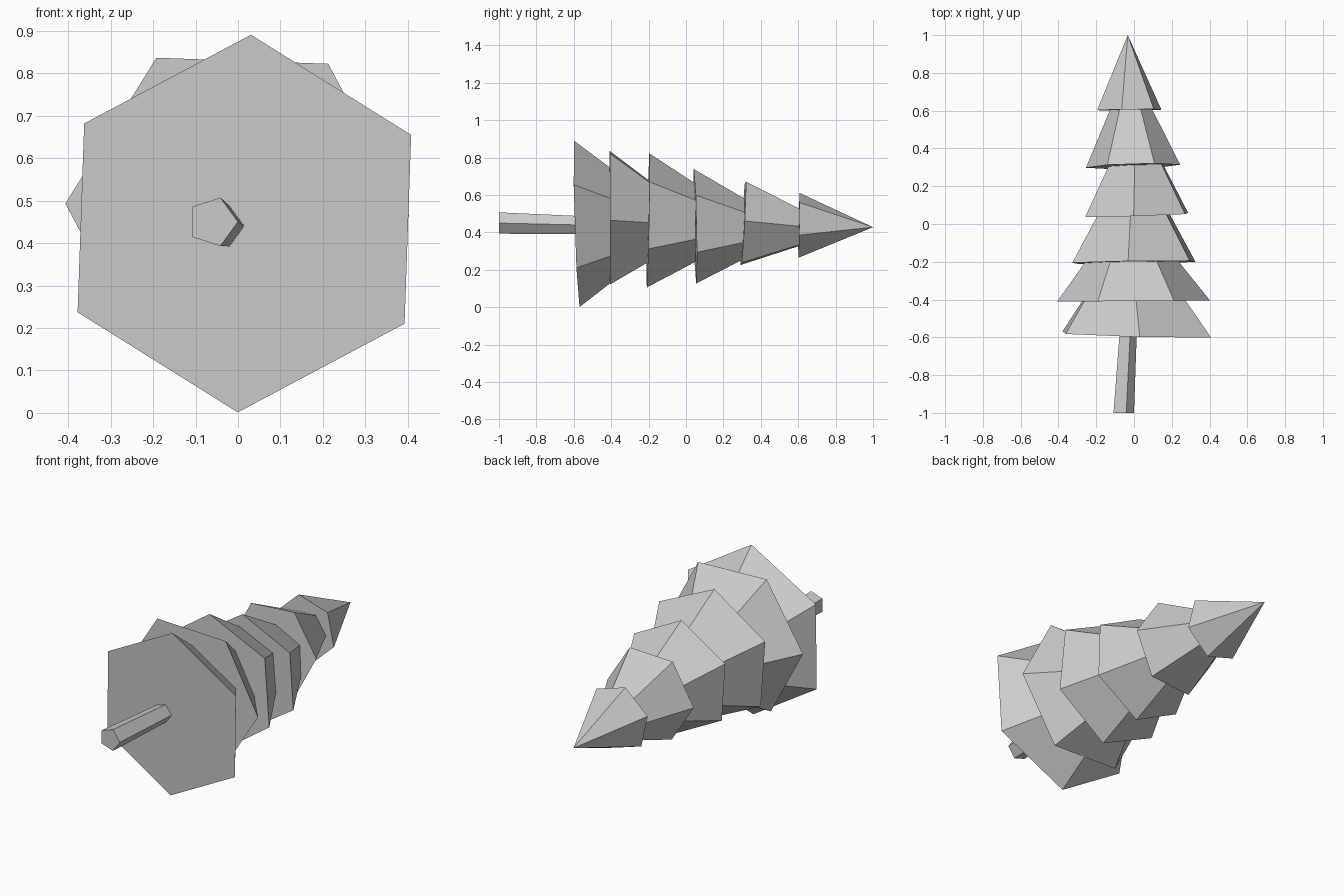
import bpy, bmesh
from math import sin, cos, radians

if "Cube" in bpy.data.objects:
    bpy.data.objects.remove(bpy.data.objects["Cube"])


def ring(bm, n, centre, radius, turn, tilt=(0, 0)):
    # Polygon across the y axis; tilt gives its slope in x and z
    cx, cy, cz = centre
    verts = []
    for i in range(n):
        a = radians(turn + 360 * i / n)
        dx, dz = radius * cos(a), radius * sin(a)
        verts.append(bm.verts.new((cx + dx, cy + tilt[0] * dx + tilt[1] * dz, cz + dz)))
    return verts


def frustum(name, n, turn, base, r0, top, r1, tilt=(0, 0)):
    bm = bmesh.new()
    a = ring(bm, n, base, r0, turn, tilt)
    bm.faces.new(a)
    if r1 > 0:
        b = ring(bm, n, top, r1, turn)
        bm.faces.new(b[::-1])
        for i in range(n):
            j = (i + 1) % n
            bm.faces.new((a[i], b[i], b[j], a[j]))
    else:
        tip = bm.verts.new(top)
        for i in range(n):
            bm.faces.new((a[i], tip, a[(i + 1) % n]))
    bmesh.ops.recalc_face_normals(bm, faces=bm.faces[:])
    mesh = bpy.data.meshes.new(name)
    bm.to_mesh(mesh)
    bm.free()
    obj = bpy.data.objects.new(name, mesh)
    bpy.context.collection.objects.link(obj)


# Trunk
frustum("trunk", 5, 0, (-0.06, -1.0, 0.45), 0.06, (-0.035, -0.57, 0.44), 0.05)

# Branch tiers: turn, base centre, base radius, top centre, top radius, tilt
tiers = [
    (28, (0.015, -0.584, 0.446), 0.445, (0.0, -0.40, 0.437), 0.305, (-0.025, -0.032)),
    (-2, (-0.002, -0.408, 0.479), 0.405, (-0.01, -0.19, 0.46), 0.24, (0.006, 0.0)),
    (35, (0.0, -0.203, 0.464), 0.36, (0.0, 0.05, 0.452), 0.21, (0.015, 0.02)),
    (33, (0.014, 0.048, 0.433), 0.306, (0.012, 0.32, 0.42), 0.157, (0.03, -0.02)),
    (3, (-0.005, 0.306, 0.448), 0.25, (-0.015, 0.61, 0.427), 0.11, (0.03, 0.055)),
    (43, (-0.025, 0.604, 0.438), 0.178, (-0.033, 1.0, 0.428), 0, (0.012, 0.02)),
]
for i, (turn, base, r0, top, r1, tilt) in enumerate(tiers, 1):
    frustum(f"branch_tier_{i}", 6, turn, base, r0, top, r1, tilt)
